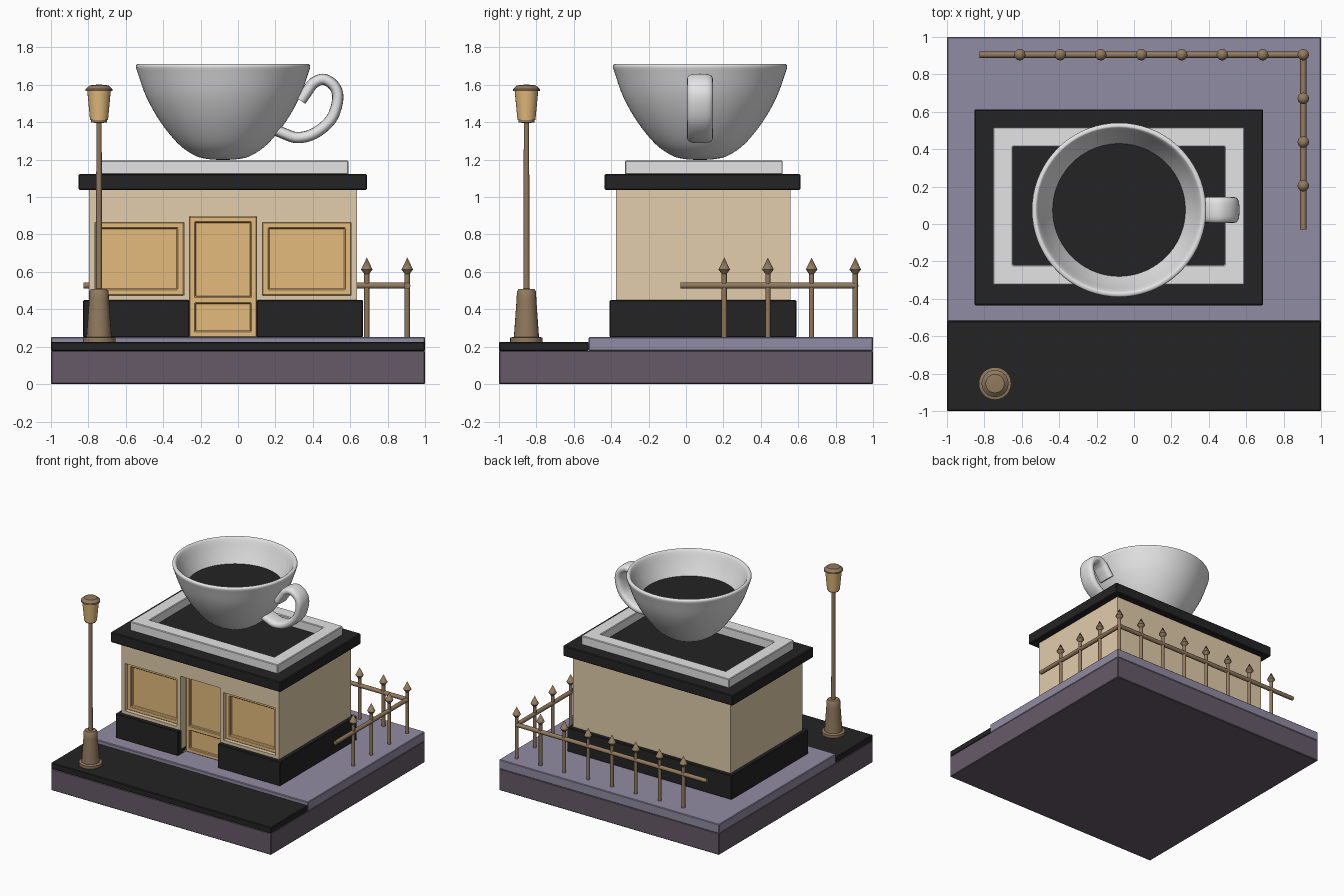
import bpy, bmesh, math
from mathutils import Vector

if "Cube" in bpy.data.objects:
    bpy.data.objects.remove(bpy.data.objects["Cube"])


def material(name, r, g, b):
    lin = lambda c: (c / 255 / 12.92) if c < 11 else ((c / 255 + 0.055) / 1.055) ** 2.4
    m = bpy.data.materials.new(name)
    m.diffuse_color = (lin(r), lin(g), lin(b), 1)
    m.use_nodes = True
    m.node_tree.nodes["Principled BSDF"].inputs["Base Color"].default_value = m.diffuse_color
    return m


STONE = material("dark mauve stone", 102, 90, 104)
PAVING = material("lavender paving", 145, 140, 163)
BLACK = material("soft black", 36, 36, 36)
CREAM = material("cream plaster", 226, 205, 172)
GOLD = material("golden wood", 228, 187, 124)
WHITE = material("white ceramic", 228, 228, 228)
BRONZE = material("brown metal", 146, 122, 94)


def finish(name, bm, mat, smooth=True):
    bmesh.ops.recalc_face_normals(bm, faces=bm.faces)
    me = bpy.data.meshes.new(name)
    bm.to_mesh(me)
    bm.free()
    ob = bpy.data.objects.new(name, me)
    bpy.context.collection.objects.link(ob)
    me.materials.append(mat)
    if smooth:
        bpy.ops.object.select_all(action='DESELECT')
        ob.select_set(True)
        bpy.context.view_layer.objects.active = ob
        bpy.ops.object.shade_smooth_by_angle(angle=math.radians(35))
    return ob


def add_box(bm, x0, x1, y0, y1, z0, z1):
    vs = bmesh.ops.create_cube(bm, size=1)['verts']
    for v in vs:
        v.co = Vector((x1 if v.co.x > 0 else x0, y1 if v.co.y > 0 else y0,
                       z1 if v.co.z > 0 else z0))


def box(name, mat, dims, cuts=(), bevel=0.0):
    """Box with optional box-shaped recesses and a small edge bevel."""
    bm = bmesh.new()
    add_box(bm, *dims)
    ob = finish(name, bm, mat, False)
    bpy.context.view_layer.objects.active = ob
    for c in cuts:
        cb = bmesh.new()
        add_box(cb, *c)
        cutter = finish("cutter", cb, mat, False)
        cutter.hide_render = True
        mod = ob.modifiers.new("cut", 'BOOLEAN')
        mod.operation, mod.solver, mod.object = 'DIFFERENCE', 'EXACT', cutter
        bpy.context.view_layer.objects.active = ob
        bpy.ops.object.modifier_apply(modifier=mod.name)
        bpy.data.objects.remove(cutter, do_unlink=True)
    if bevel:
        mod = ob.modifiers.new("bevel", 'BEVEL')
        mod.width, mod.segments, mod.limit_method = bevel, 1, 'ANGLE'
    return ob


def add_lathe(bm, profile, centre, segs):
    """Revolve (radius, z) points about a vertical axis."""
    rings = []
    for r, z in profile:
        if r < 1e-5:
            rings.append([bm.verts.new((centre[0], centre[1], z))])
        else:
            rings.append([bm.verts.new((centre[0] + r * math.cos(2 * math.pi * i / segs),
                                        centre[1] + r * math.sin(2 * math.pi * i / segs), z))
                          for i in range(segs)])
    for a, b in zip(rings, rings[1:]):
        for i in range(segs):
            j = (i + 1) % segs
            f = [a[i % len(a)], a[j % len(a)], b[j % len(b)], b[i % len(b)]]
            bm.faces.new(list(dict.fromkeys(f)))


def spline(pts, n):
    """Smooth curve through 2D points."""
    p = [Vector(q) for q in pts]
    p = [2 * p[0] - p[1]] + p + [2 * p[-1] - p[-2]]
    out = []
    for a, b, c, d in zip(p, p[1:], p[2:], p[3:]):
        for k in range(n):
            t = k / n
            out.append(0.5 * (2 * b + (c - a) * t + (2 * a - 5 * b + 4 * c - d) * t * t
                              + (3 * b - a - 3 * c + d) * t ** 3))
    return out + [p[-2]]


# Ground
box("base", STONE, (-1, 1, -1, 1, 0, 0.178), bevel=0.005)
box("road", BLACK, (-1, 1, -1, -0.52, 0.176, 0.226), bevel=0.005)
box("pavement", PAVING, (-1, 1, -0.52, 1, 0.176, 0.252), bevel=0.005)

# Shop walls with door and window recesses
CX, DOOR = -0.08, (-0.26, 0.10)
WINDOWS = [(-0.765, -0.29), (0.13, 0.605)]
door_cut = (*DOOR, -0.6, -0.28, 0.2, 0.895)
box("walls", CREAM, (-0.797, 0.637, -0.375, 0.56, 0.251, 1.04),
    [door_cut] + [(a, b, -0.6, -0.3, 0.475, 0.865) for a, b in WINDOWS])
box("plinth", BLACK, (-0.828, 0.668, -0.408, 0.59, 0.25, 0.45),
    [door_cut, (-0.78, 0.62, -0.36, 0.545, 0.3, 0.6)], bevel=0.005)

# Door and windows
box("door", GOLD, (*DOOR, -0.305, -0.27, 0.252, 0.895),
    [(DOOR[0] + 0.032, DOOR[1] - 0.032, -0.4, -0.285, z0, z1)
     for z0, z1 in ((0.282, 0.432), (0.468, 0.865))], bevel=0.004)
for side, (a, b) in zip(("left", "right"), WINDOWS):
    box(side + "_window", GOLD, (a, b, -0.345, -0.29, 0.475, 0.865),
        [(a + 0.034, b - 0.034, -0.4, -0.318, 0.507, 0.833)], bevel=0.004)

# Roof
box("cornice", BLACK, (-0.853, 0.69, -0.435, 0.613, 1.038, 1.123), bevel=0.006)
box("roof_border", WHITE, (-0.753, 0.59, -0.327, 0.517, 1.12, 1.195),
    [(-0.648, 0.485, -0.22, 0.413, 1.0, 1.3)], bevel=0.005)

# Giant cup
CUP = (CX, 0.075)
outer = spline([(0, 1.198), (0.08, 1.203), (0.15, 1.222), (0.24, 1.285), (0.337, 1.405),
                (0.41, 1.535), (0.455, 1.66), (0.466, 1.70), (0.452, 1.712), (0.435, 1.70),
                (0.40, 1.62), (0.355, 1.53), (0.28, 1.40), (0.15, 1.28), (0, 1.25)], 4)
bm = bmesh.new()
add_lathe(bm, [(max(p.x, 0) if 0 < i < len(outer) - 1 else 0, p.y)
               for i, p in enumerate(outer)], CUP, 72)
finish("cup", bm, WHITE)
bm = bmesh.new()
add_lathe(bm, [(0, 1.53), (0.357, 1.53), (0.345, 1.515), (0, 1.515)], CUP, 72)
finish("coffee", bm, BLACK)

# Cup handle: rounded flat section swept along a curve in the xz plane
path = spline([(0.335, 1.515), (0.37, 1.565), (0.405, 1.61), (0.46, 1.629), (0.517, 1.59),
               (0.533, 1.52), (0.497, 1.415), (0.406, 1.339), (0.316, 1.318),
               (0.245, 1.34), (0.19, 1.365)], 6)
bm = bmesh.new()
rings, N = [], 20
sgn_pow = lambda v, e: math.copysign(abs(v) ** e, v)
for i, p in enumerate(path):
    t = (path[min(i + 1, len(path) - 1)] - path[max(i - 1, 0)]).normalized()
    n = Vector((-t.y, t.x))
    ring = []
    for k in range(N):
        a = 2 * math.pi * k / N
        q = p + n * 0.03 * sgn_pow(math.cos(a), 0.8)
        ring.append(bm.verts.new((q.x, CUP[1] + 0.069 * sgn_pow(math.sin(a), 0.65), q.y)))
    rings.append(ring)
for a, b in zip(rings, rings[1:]):
    for k in range(N):
        bm.faces.new((a[k], a[(k + 1) % N], b[(k + 1) % N], b[k]))
bm.faces.new(rings[0])
bm.faces.new(rings[-1])
finish("cup_handle", bm, WHITE)

# Street lamp
LAMP = (-0.743, -0.853)
for name, mat, prof in (
    ("lamp_post", BRONZE, [(0, 0.22), (0.087, 0.22), (0.087, 0.248), (0.067, 0.253),
                           (0.053, 0.45), (0.051, 0.495), (0.042, 0.508), (0.017, 0.51),
                           (0.014, 1.395), (0.042, 1.4), (0.042, 1.413), (0, 1.413)]),
    ("lamp_lantern", GOLD, [(0, 1.412), (0.048, 1.412), (0.063, 1.568), (0, 1.568)]),
    ("lamp_cap", BRONZE, [(0, 1.566), (0.072, 1.566), (0.072, 1.577), (0.05, 1.597),
                          (0, 1.602)])):
    bm = bmesh.new()
    add_lathe(bm, prof, LAMP, 24)
    finish(name, bm, mat)

# Fence: spear-tipped posts along the back and right, joined by rails
F = 0.905
posts = [(F - 0.2165 * i, F) for i in range(8)] + [(F, F - 0.2335 * i) for i in (1, 2, 3)]
bm = bmesh.new()
for c in posts:
    add_lathe(bm, [(0, 0.248), (0.014, 0.248), (0.014, 0.59), (0.031, 0.613), (0, 0.676)], c, 12)
finish("fence_posts", bm, BRONZE)


def rail(name, start, end):
    bm = bmesh.new()
    add_lathe(bm, [(0, 0), (0.017, 0), (0.017, (end - start).length), (0, (end - start).length)],
              (0, 0), 12)
    rot = (end - start).to_track_quat('Z', 'Y').to_matrix()
    for v in bm.verts:
        v.co = rot @ v.co + start
    finish(name, bm, BRONZE)


rail("back_rail", Vector((-0.825, F, 0.527)), Vector((F, F, 0.527)))
rail("side_rail", Vector((F, -0.03, 0.527)), Vector((F, F, 0.527)))
